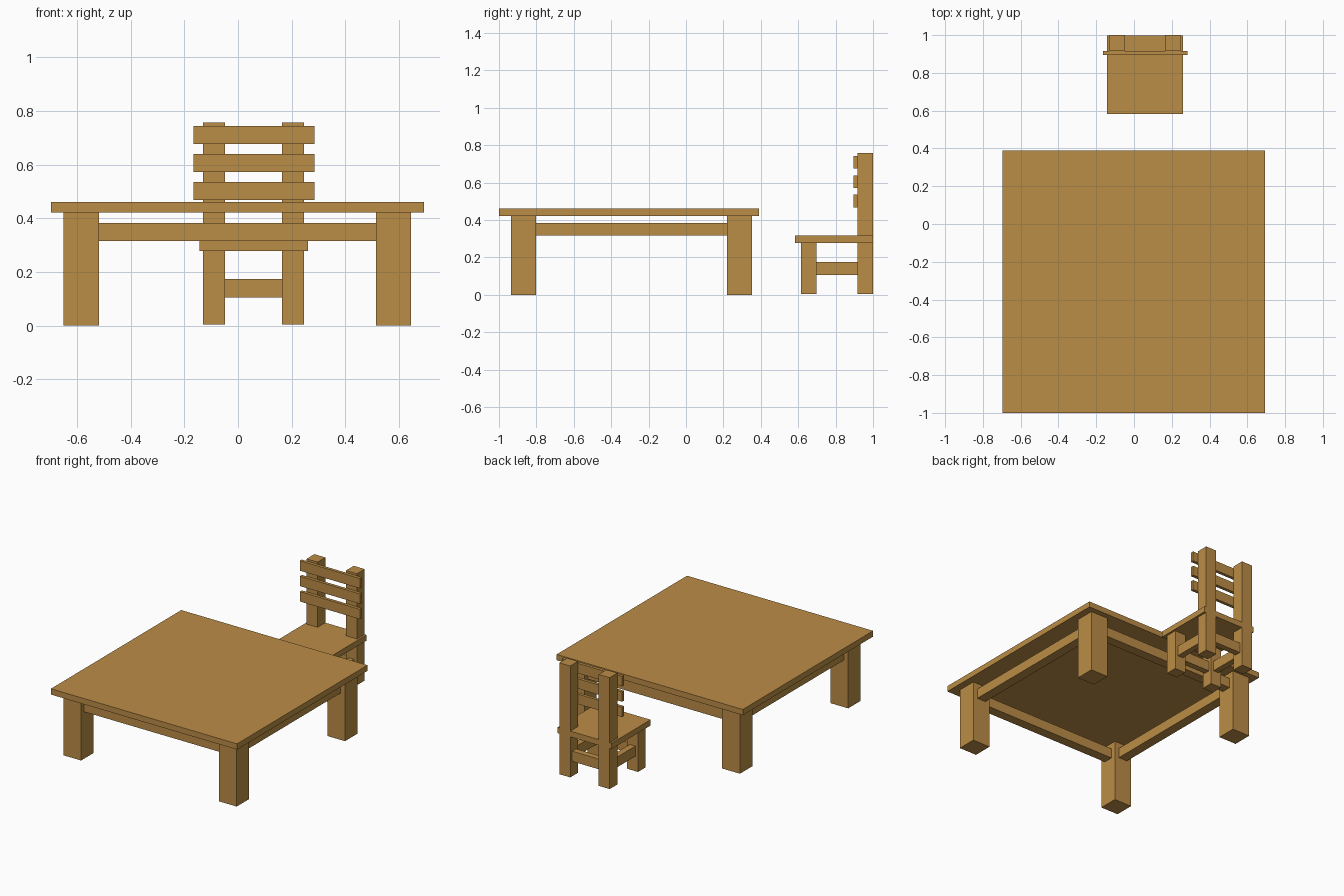
import bpy, bmesh

if "Cube" in bpy.data.objects:
    bpy.data.objects.remove(bpy.data.objects["Cube"])

wood = bpy.data.materials.new("warm wood")
wood.diffuse_color = (0.50, 0.266, 0.061, 1)
wood.use_nodes = True
wood.node_tree.nodes["Principled BSDF"].inputs["Base Color"].default_value = wood.diffuse_color


def box(name, x, y, z):
    """Box from (min, max) ranges on each axis."""
    bm = bmesh.new()
    bmesh.ops.create_cube(bm, size=1)
    for v in bm.verts:
        v.co = [r[0] if c < 0 else r[1] for c, r in zip(v.co, (x, y, z))]
    mesh = bpy.data.meshes.new(name)
    bm.to_mesh(mesh)
    bm.free()
    mesh.materials.append(wood)
    ob = bpy.data.objects.new(name, mesh)
    bpy.context.collection.objects.link(ob)
    return ob


def middle(r, t):
    """Range of thickness t centred in range r."""
    c = (r[0] + r[1]) / 2
    return (c - t / 2, c + t / 2)


def rails(prefix, left, right, front, back, z, t):
    """Four rails joining the legs, centred on them."""
    for side, x in (("left", left), ("right", right)):
        box(f"{prefix}_{side}_rail", middle(x, t), (front[1], back[0]), z)
    for side, y in (("front", front), ("back", back)):
        box(f"{prefix}_{side}_rail", (left[1], right[0]), middle(y, t), z)


# Table: top, legs, rails
box("table_top", (-0.697, 0.693), (-1.0, 0.39), (0.422, 0.461))
left, right = (-0.649, -0.517), (0.513, 0.645)
front, back = (-0.935, -0.803), (0.220, 0.352)
for sx, x in (("left", left), ("right", right)):
    for sy, y in (("front", front), ("back", back)):
        box(f"table_{sy}_{sx}_leg", x, y, (0, 0.422))
rails("table", left, right, front, back, (0.316, 0.383), 0.066)

# Chair: seat, legs, rails
box("chair_seat", (-0.143, 0.260), (0.582, 0.999), (0.278, 0.317))
left, right = (-0.130, -0.048), (0.164, 0.246)
front, back = (0.616, 0.697), (0.917, 1.0)
for side, x in (("left", left), ("right", right)):
    box(f"chair_front_{side}_leg", x, front, (0.005, 0.278))
    box(f"chair_back_{side}_post", x, back, (0.005, 0.757))
rails("chair", left, right, front, back, (0.105, 0.174), 0.041)

# Chair back slats
for i in range(3):
    z = 0.468 + 0.104 * i
    box(f"back_slat_{i + 1}", (-0.165, 0.284), (0.896, 0.917), (z, z + 0.067))
